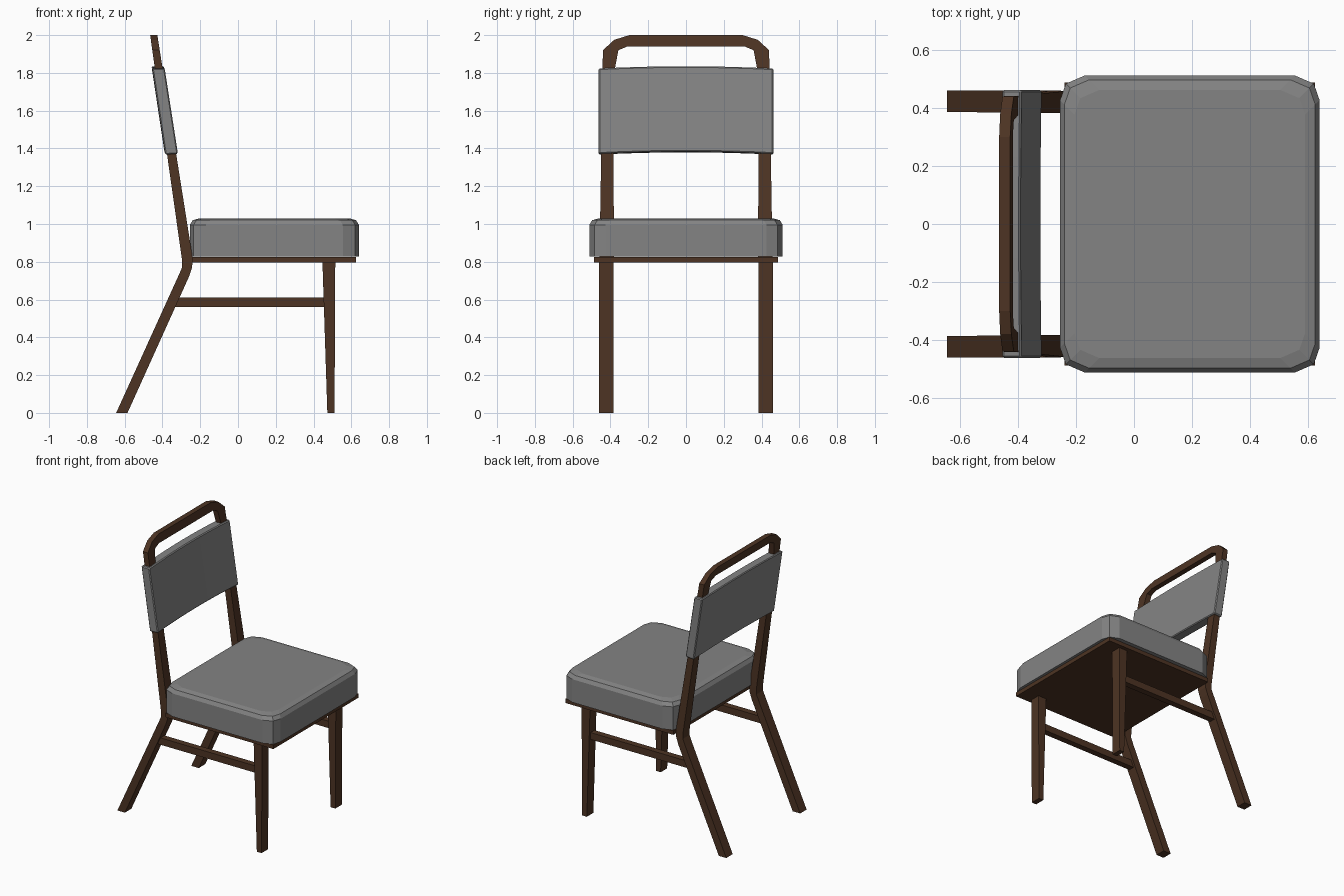
import bpy, bmesh

if "Cube" in bpy.data.objects:
    bpy.data.objects.remove(bpy.data.objects["Cube"])


def material(name, rgb):
    m = bpy.data.materials.new(name)
    m.diffuse_color = (*rgb, 1)
    m.use_nodes = True
    m.node_tree.nodes["Principled BSDF"].inputs["Base Color"].default_value = m.diffuse_color
    return m


WOOD = material("dark brown wood", (0.075, 0.034, 0.017))
FABRIC = material("grey fabric", (0.23, 0.23, 0.23))


def loft(name, rings, mat):
    """Skin a list of equal-length rings and cap both ends."""
    bm = bmesh.new()
    rows = [[bm.verts.new(p) for p in ring] for ring in rings]
    n = len(rows[0])
    for a, b in zip(rows, rows[1:]):
        for i in range(n):
            j = (i + 1) % n
            bm.faces.new((a[i], a[j], b[j], b[i]))
    bm.faces.new(rows[0])
    bm.faces.new(rows[-1])
    bmesh.ops.recalc_face_normals(bm, faces=bm.faces)
    me = bpy.data.meshes.new(name)
    bm.to_mesh(me)
    bm.free()
    me.materials.append(mat)
    ob = bpy.data.objects.new(name, me)
    bpy.context.collection.objects.link(ob)
    return ob


def rect(x0, x1, y0, y1, z):
    return [(x0, y0, z), (x1, y0, z), (x1, y1, z), (x0, y1, z)]


# Back frame: rear legs, posts and top rail as one bent bar
def back_x(z):
    return -0.295 - 0.17 * (z - 0.8) / 1.2


def front_x(z):
    return -0.237 - 0.19 * (z - 0.8) / 1.2


def frame_ring(yo, zo, yi, zi, bo=None, fo=None):
    b = (bo, bo) if bo is not None else (back_x(zo), back_x(zi))
    f = (fo, fo) if fo is not None else (front_x(zo), front_x(zi))
    return [(b[0], yo, zo), (f[0], yo, zo), (f[1], yi, zi), (b[1], yi, zi)]


half = [
    frame_ring(0.46, 0, 0.386, 0, -0.645, -0.585),
    frame_ring(0.46, 0.72, 0.384, 0.72, -0.318, -0.26),
    frame_ring(0.459, 0.77, 0.383, 0.77, -0.296, -0.243),
    frame_ring(0.458, 0.82, 0.382, 0.82),
    frame_ring(0.449, 1.37, 0.383, 1.37),
    frame_ring(0.44, 1.92, 0.375, 1.83),
    frame_ring(0.38, 1.975, 0.358, 1.92),
    frame_ring(0.30, 2.0, 0.31, 1.94),
]
other = [[(x, -y, z) for x, y, z in r] for r in reversed(half)]
loft("back_frame", half + other, WOOD)

# Front legs, tapered, and side stretchers
for s, side in ((1, "right"), (-1, "left")):
    loft("front_leg_" + side, [rect(0.473, 0.511, s * 0.385, s * 0.46, 0),
                               rect(0.447, 0.515, s * 0.385, s * 0.46, 0.80)], WOOD)
    loft("stretcher_" + side, [rect(-0.345, 0.47, s * 0.40, s * 0.445, 0.56),
                               rect(-0.325, 0.47, s * 0.40, s * 0.445, 0.61)], WOOD)

# Seat board
loft("seat_board", [rect(-0.24, 0.625, -0.488, 0.488, z) for z in (0.795, 0.824)], WOOD)


# Seat cushion with clipped corners and a softened top edge
def cushion_ring(inset, z):
    hx, hy, cx = 0.4475 - inset, 0.512 - inset, 0.1925
    corner = [(hx, hy - 0.085), (hx - 0.02, hy - 0.028), (hx - 0.085, hy)]
    pts = []
    for sx, sy in ((1, 1), (-1, 1), (-1, -1), (1, -1)):
        c = corner if sx * sy > 0 else corner[::-1]
        pts += [(cx + sx * x, sy * y, z) for x, y in c]
    return pts


loft("seat_cushion", [cushion_ring(i, z) for i, z in
                      ((0, 0.828), (0, 0.995), (0.015, 1.02), (0.05, 1.03))], FABRIC)

# Back pad, slightly bowed across its width
rings = []
for k in range(9):
    t = k / 4 - 1
    bow = 1 - t * t
    dx, dz = -0.004 * bow, 0.012 * bow
    outline = [(-0.385, 1.367), (-0.318, 1.372), (-0.388, 1.823), (-0.454, 1.823)]
    rings.append([(x + dx, t * 0.462, z + dz) for x, z in outline])
pad = loft("back_pad", rings, FABRIC)
bev = pad.modifiers.new("soft_edge", "BEVEL")
bev.width = 0.006
bev.segments = 1
